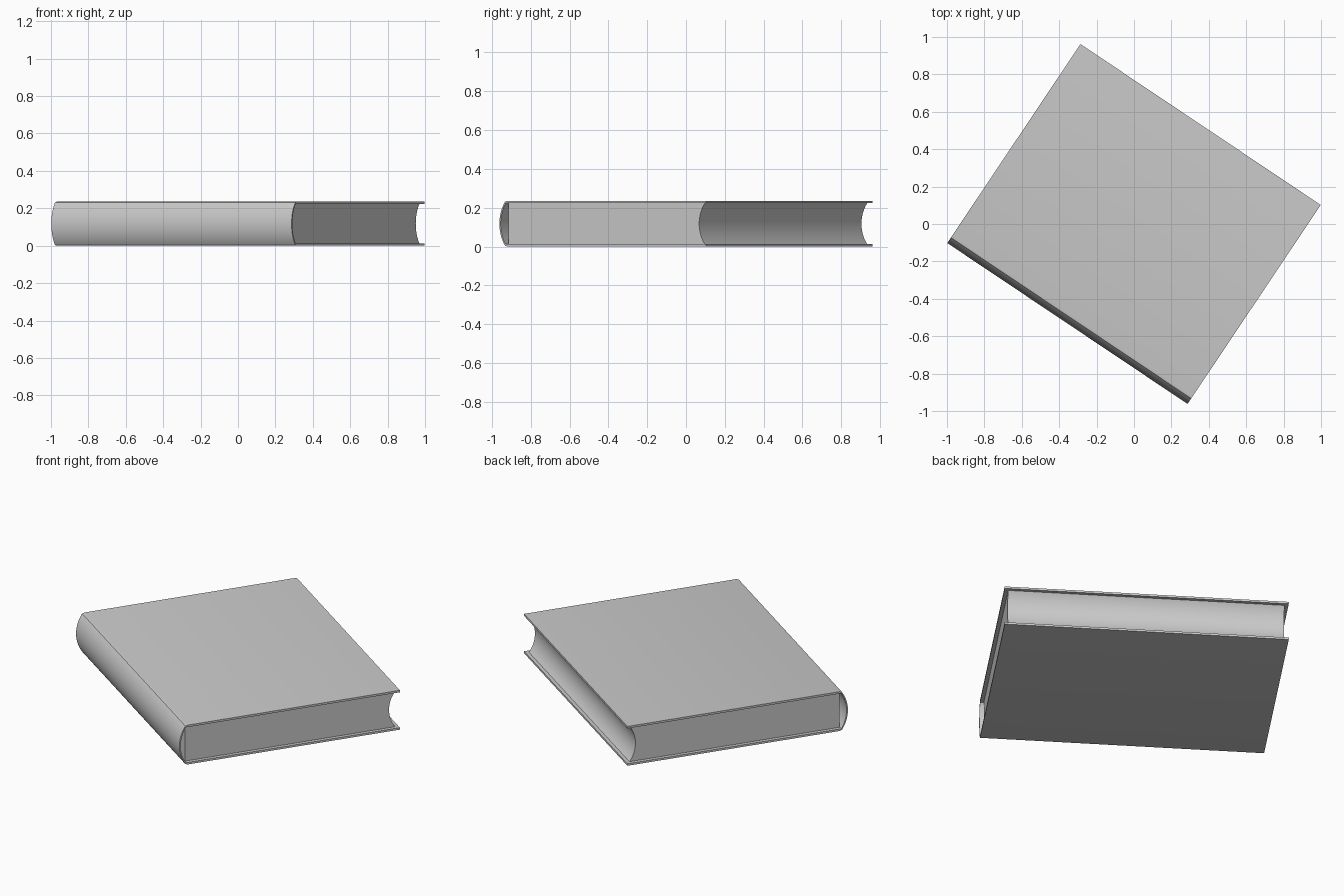
import bpy, bmesh, math

if "Cube" in bpy.data.objects:
    bpy.data.objects.remove(bpy.data.objects["Cube"])

ANGLE = math.radians(-33.8)   # book is turned on the ground
H, T = 0.235, 0.012           # book height, board thickness
HALF_L, HALF_W = 0.773, 0.64  # half spine length, half width


def arc(edge, mid, z0, z1, n=20):
    """Circular arc in the (y, z) plane from z0 to z1, reaching 'mid' halfway."""
    s, h = abs(mid - edge), abs(z1 - z0) / 2
    r = (h * h + s * s) / (2 * s)
    pts = []
    for i in range(n + 1):
        z = z0 + (z1 - z0) * i / n
        d = z - (z0 + z1) / 2
        bulge = math.sqrt(r * r - d * d) - (r - s)
        pts.append((edge + math.copysign(bulge, mid - edge), z))
    return pts


def extrude(name, profile, half):
    """Extrude a closed (y, z) profile along x and turn it into place."""
    bm = bmesh.new()
    face = bm.faces.new([bm.verts.new((-half, y, z)) for y, z in profile])
    res = bmesh.ops.extrude_face_region(bm, geom=[face], use_keep_orig=True)
    verts = [g for g in res["geom"] if isinstance(g, bmesh.types.BMVert)]
    bmesh.ops.translate(bm, verts=verts, vec=(2 * half, 0, 0))
    bmesh.ops.recalc_face_normals(bm, faces=bm.faces)
    mesh = bpy.data.meshes.new(name)
    bm.to_mesh(mesh)
    bm.free()
    ob = bpy.data.objects.new(name, mesh)
    bpy.context.collection.objects.link(ob)
    ob.rotation_euler.z = ANGLE
    bpy.ops.object.select_all(action='DESELECT')
    ob.select_set(True)
    bpy.context.view_layer.objects.active = ob
    bpy.ops.object.shade_smooth_by_angle(angle=math.radians(30))
    return ob


# Cover: two thin boards joined by a hollow rounded spine
e = 0.004
cover = [(HALF_W, H), (-0.59, H)]
cover += arc(-0.605, -HALF_W, H - e, e)
cover += [(-0.59, 0), (HALF_W, 0), (HALF_W, T)]
cover += arc(-0.602, -HALF_W + 0.008, T, H - T)
cover += [(HALF_W, H - T)]
extrude("cover", cover, HALF_L)

# Page block: flat at the spine, hollowed fore-edge
pages = [(-0.598, H - T), (-0.598, T)] + arc(0.62, 0.585, T, H - T)
extrude("page_block", pages, 0.752)
